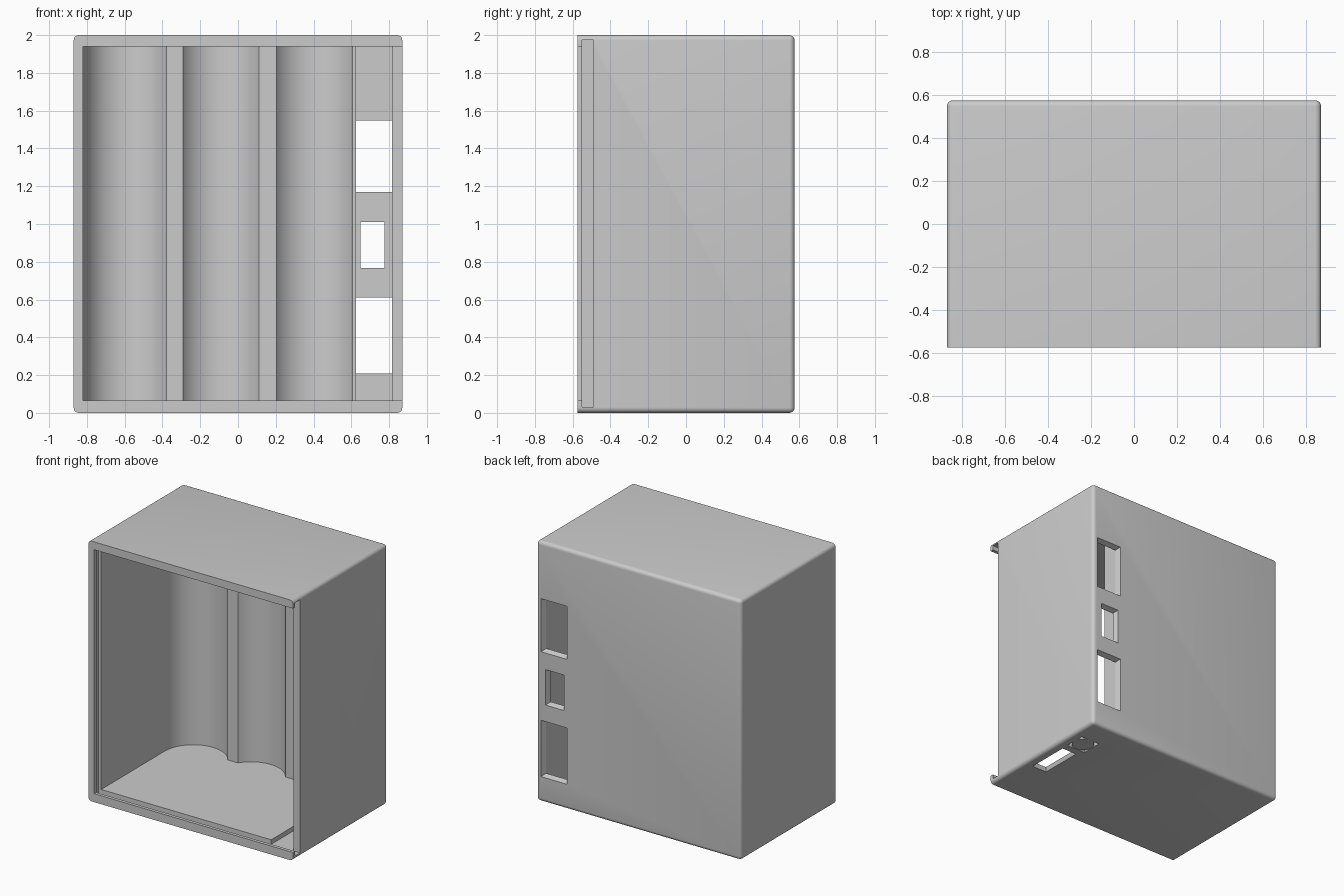
import bpy, bmesh, math

cube = bpy.data.objects.get("Cube")
if cube:
    bpy.data.objects.remove(cube, do_unlink=True)

grey = bpy.data.materials.new("plain_grey")
grey.use_nodes = True
GREY = (0.6, 0.6, 0.6, 1)
grey.diffuse_color = GREY
grey.node_tree.nodes["Principled BSDF"].inputs["Base Color"].default_value = GREY


def make_object(name, bm):
    bmesh.ops.recalc_face_normals(bm, faces=bm.faces[:])
    mesh = bpy.data.meshes.new(name)
    bm.to_mesh(mesh)
    bm.free()
    mesh.materials.append(grey)
    obj = bpy.data.objects.new(name, mesh)
    bpy.context.collection.objects.link(obj)
    return obj


def loft(name, start, end):
    """Solid between two matching rings of points."""
    bm = bmesh.new()
    a = [bm.verts.new(p) for p in start]
    b = [bm.verts.new(p) for p in end]
    bm.faces.new(a)
    bm.faces.new(b)
    for i in range(len(a)):
        j = (i + 1) % len(a)
        bm.faces.new((a[i], a[j], b[j], b[i]))
    return make_object(name, bm)


def rect(u0, u1, v0, v1, grow=0):
    return [(u0 - grow, v0 - grow), (u1 + grow, v0 - grow),
            (u1 + grow, v1 + grow), (u0 - grow, v1 + grow)]


def prism(name, profile, z0, z1):
    return loft(name, [(x, y, z0) for x, y in profile], [(x, y, z1) for x, y in profile])


def box(name, x0, x1, y0, y1, z0, z1):
    return prism(name, rect(x0, x1, y0, y1), z0, z1)


def select(obj):
    bpy.ops.object.select_all(action='DESELECT')
    obj.select_set(True)
    bpy.context.view_layer.objects.active = obj


def cut(target, cutter):
    cutter.hide_render = True
    mod = target.modifiers.new("cut", 'BOOLEAN')
    mod.operation = 'DIFFERENCE'
    mod.solver = 'EXACT'
    mod.object = cutter
    select(target)
    bpy.ops.object.modifier_apply(modifier=mod.name)
    bpy.data.objects.remove(cutter, do_unlink=True)


W, D, H = 0.87, 0.575, 2.0
FLOOR, CEILING = 0.065, 1.94
BAY_L, BAY_R, BAY_BACK, BAY_FLOOR = 0.625, 0.815, 0.535, 0.03

# Outer shell: every edge rounded except around the open front
case = box("case", -W, W, -D, D, 0, H)
bm = bmesh.new()
bm.from_mesh(case.data)
edges = [e for e in bm.edges if any(v.co.y > 0 for v in e.verts)]
bmesh.ops.bevel(bm, geom=edges, offset=0.028, segments=5, profile=0.5, affect='EDGES')
bm.to_mesh(case.data)
bm.free()

# Main cavity with three round troughs in its back
R, AXIS_Y, RIDGE = 0.24, 0.285, 0.13
edge_angle = math.asin(RIDGE / R)
profile = [(-0.82, -0.7), (1, -0.7), (1, -0.49), (BAY_L, -0.49), (BAY_L, AXIS_Y + RIDGE)]
for cx in (0.405, -0.09, -0.58):
    last = math.pi if cx < -0.5 else math.pi - edge_angle
    for i in range(25):
        a = edge_angle + (last - edge_angle) * i / 24
        profile.append((cx + R * math.cos(a), AXIS_Y + R * math.sin(a)))
cut(case, prism("cavity", profile, FLOOR, CEILING))

# Lid groove, open on the left side, and the narrow side bay
cut(case, box("groove", -0.845, 1, -0.55, -0.49, 0.03, 1.975))
cut(case, box("bay", BAY_L, BAY_R, -0.52, BAY_BACK, BAY_FLOOR, CEILING))

# Flared windows through the back of the bay
for x0, x1, z0, z1 in ((0.627, 0.813, 1.17, 1.545),
                       (0.65, 0.775, 0.77, 1.01),
                       (0.627, 0.813, 0.21, 0.61)):
    inner = [(x, BAY_BACK - 0.005, z) for x, z in rect(x0, x1, z0, z1)]
    outer = [(x, D + 0.005, z) for x, z in rect(x0, x1, z0, z1, 0.018)]
    cut(case, loft("window", inner, outer))

# Flared slot and square socket through the bottom of the bay
for x0, x1, y0, y1, flare in ((0.685, 0.785, -0.175, 0.135, 0.015),
                              (0.64, 0.80, 0.205, 0.365, 0)):
    inner = [(x, y, BAY_FLOOR + 0.005) for x, y in rect(x0, x1, y0, y1)]
    outer = [(x, y, -0.005) for x, y in rect(x0, x1, y0, y1, flare)]
    cut(case, loft("slot", inner, outer))

# Round disc sitting in the square socket
ring = [(0.72 + 0.081 * math.cos(i * math.tau / 32),
         0.285 + 0.081 * math.sin(i * math.tau / 32)) for i in range(32)]
disc = prism("socket_disc", ring, 0.002, BAY_FLOOR)

for obj in (case, disc):
    select(obj)
    bpy.ops.object.shade_smooth_by_angle(angle=math.radians(30))
